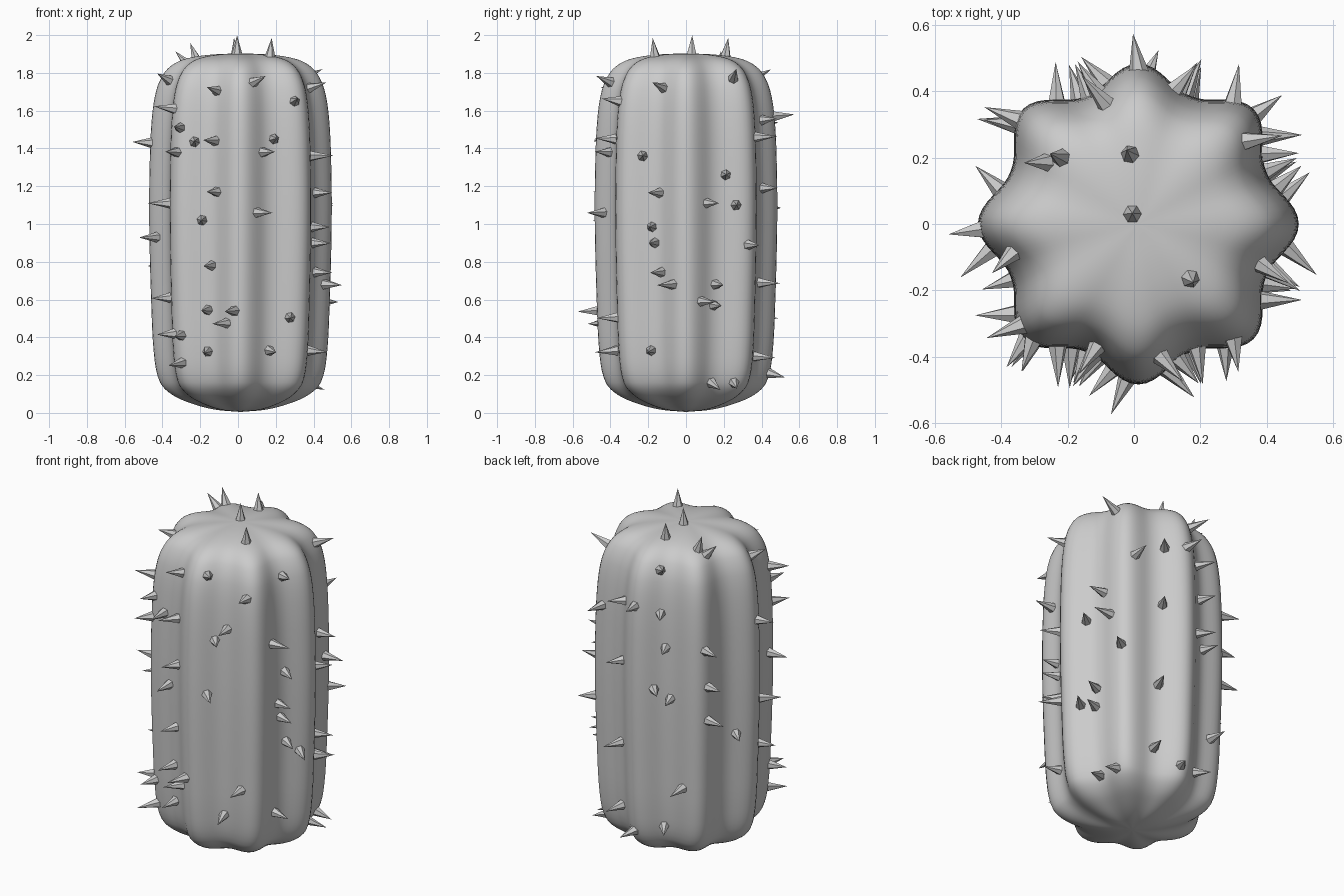
import bpy, bmesh, math, random
from mathutils import Vector
from mathutils.bvhtree import BVHTree

if "Cube" in bpy.data.objects:
    bpy.data.objects.remove(bpy.data.objects["Cube"])

random.seed(4)
CX, RIBS, SEG, SUB = 0.013, 8, 128, 4

grey = bpy.data.materials.new("plain_grey")
grey.diffuse_color = (0.6, 0.6, 0.6, 1)
grey.use_nodes = True
grey.node_tree.nodes["Principled BSDF"].inputs["Base Color"].default_value = grey.diffuse_color


def make_object(name, bm):
    mesh = bpy.data.meshes.new(name)
    bm.to_mesh(mesh)
    mesh.materials.append(grey)
    ob = bpy.data.objects.new(name, mesh)
    bpy.context.collection.objects.link(ob)
    return ob


# side profile (radius at rib, height), smoothed with a spline
profile = [(0, 0.005), (0.14, 0.018), (0.26, 0.05), (0.36, 0.095), (0.425, 0.16), (0.457, 0.3),
           (0.473, 0.6), (0.483, 1.0), (0.481, 1.3), (0.470, 1.55), (0.445, 1.71),
           (0.40, 1.805), (0.34, 1.855), (0.26, 1.882), (0.14, 1.898), (0, 1.903)]


def spline(pts):
    out = []
    for i in range(len(pts) - 1):
        a, b, c, d = (Vector(pts[min(max(i + k, 0), len(pts) - 1)]) for k in (-1, 0, 1, 2))
        for s in range(SUB):
            t = s / SUB
            # tangents scaled to the local segment to avoid overshoot
            L = (c - b).length
            m0, m1 = (c - a).normalized() * L, (d - b).normalized() * L
            h = t * t
            g = h * t
            out.append((2*g - 3*h + 1) * b + (g - 2*h + t) * m0 + (3*h - 2*g) * c + (g - h) * m1)
    out.append(Vector(pts[-1]))
    return out


# ribbed body
bm = bmesh.new()
curve = spline(profile)
rings = []
for p in curve[1:-1]:
    ring = []
    for k in range(SEG):
        a = 2 * math.pi * k / SEG
        c = (0.5 + 0.5 * math.cos(RIBS * a)) ** 1.15
        r = p.x * (1 - 0.145 * (1 - c)) * (1 + 0.015 * (0.5 - 0.5 * math.cos(4 * a)))
        ring.append(bm.verts.new((CX + r * math.cos(a), r * math.sin(a), p.y)))
    rings.append(ring)
bottom = bm.verts.new((CX, 0, curve[0].y))
top = bm.verts.new((CX, 0, curve[-1].y))
for k in range(SEG):
    n = (k + 1) % SEG
    bm.faces.new((bottom, rings[0][n], rings[0][k]))
    bm.faces.new((top, rings[-1][k], rings[-1][n]))
    for lo, hi in zip(rings, rings[1:]):
        bm.faces.new((lo[k], lo[n], hi[n], hi[k]))
for f in bm.faces:
    f.smooth = True
bm.normal_update()
tree = BVHTree.FromBMesh(bm)
make_object("cactus_body", bm)
bm.free()

# spines: six-sided cones standing on the surface
spines = bmesh.new()


def spine(origin, direction, length=None):
    hit, normal, _, _ = tree.ray_cast(Vector(origin), Vector(direction))
    if hit is None:
        return
    length = length or random.uniform(0.095, 0.125)
    q = normal.to_track_quat('Z', 'Y')
    base = hit - normal * 0.012
    tip = spines.verts.new(hit + normal * length)
    turn = random.uniform(0, 1)
    ring = [spines.verts.new(base + q @ Vector((0.031 * math.cos(turn + i * math.pi / 3),
                                                0.031 * math.sin(turn + i * math.pi / 3), 0)))
            for i in range(6)]
    for i in range(6):
        spines.faces.new((ring[i], ring[(i + 1) % 6], tip))
    spines.faces.new(ring[::-1])


# front spines (x, z)
for x, z in [(-.11, 1.705), (.08, 1.75), (.30, 1.65), (-.23, 1.435), (-.12, 1.44), (.19, 1.45),
             (.13, 1.38), (-.11, 1.17), (-.19, 1.02), (.10, 1.06), (-.14, .78), (-.16, .545),
             (-.02, .54), (-.06, .475), (.275, .505), (-.16, .325), (.165, .33)]:
    spine((x, -2, z), (0, 1, 0))

# right side spines (y, z)
for y, z in [(-.12, 1.72), (.25, 1.77), (-.23, 1.36), (.21, 1.26), (-.14, 1.165), (.11, 1.11),
             (.265, 1.1), (-.18, .985), (-.165, .9), (-.13, .745), (-.07, .68), (.155, .68),
             (.08, .59), (.145, .57), (-.185, .33), (.135, .16), (.255, .16)]:
    spine((2, y, z), (-1, 0, 0))

# back and left spines (angle, z)
for deg, z in [(52, 1.46), (75, 1.55), (73, 1.19), (43, .89), (70, .69), (67, .3), (87, .21),
               (105, 1.77), (90, 1.57), (107, 1.53), (111, 1.33), (139, 1.34), (103, 1.085),
               (115, 1.03), (141, 1.12), (141, .92), (166, .78), (124, .505), (109, .25),
               (193, 1.76), (221, 1.61), (228, 1.51), (226, 1.38), (182, 1.43), (216, 1.11),
               (190, .93), (204, .61), (221, .42), (228, .41), (227, .265)]:
    a = math.radians(deg)
    d = Vector((math.cos(a), math.sin(a), 0))
    spine(Vector((CX, 0, z)) + d * 2, -d)

# crown spines (x, y)
for x, y in [(-.005, .03), (-.012, .21), (.17, -.165), (-.22, .20), (-.265, .185)]:
    spine((x, y, 3), (0, 0, -1), 0.097)

make_object("spines", spines)
spines.free()
